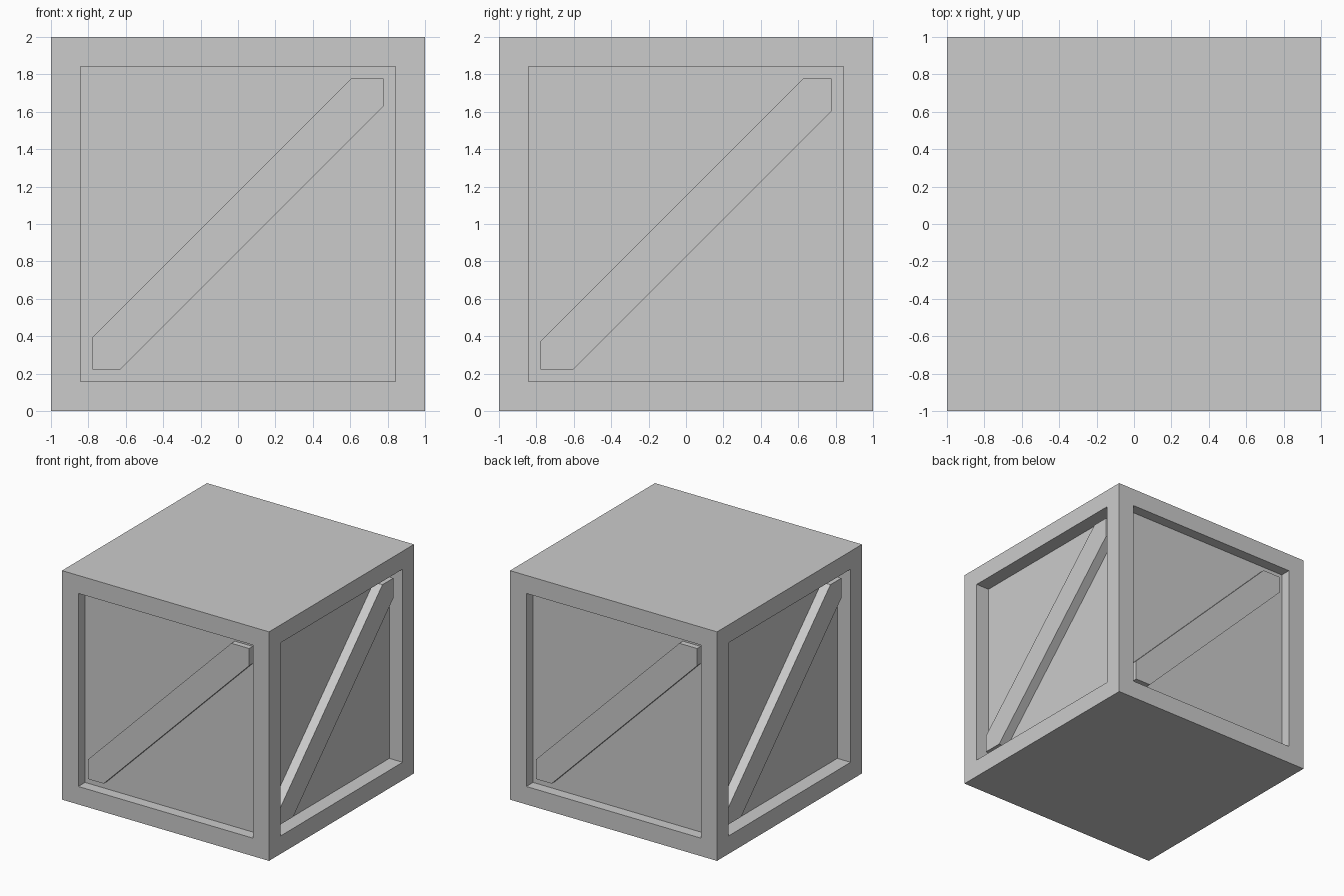
import bpy, bmesh
from math import pi
from mathutils import Matrix

if "Cube" in bpy.data.objects:
    bpy.data.objects.remove(bpy.data.objects["Cube"])

H = 0.778          # half size of the recessed opening
FRONT_DEPTH = 0.093
SIDE_DEPTH = 0.128
BRACE_DEPTH = 0.044


def finish(bm, name):
    bmesh.ops.recalc_face_normals(bm, faces=bm.faces)
    mesh = bpy.data.meshes.new(name)
    bm.to_mesh(mesh)
    bm.free()
    obj = bpy.data.objects.new(name, mesh)
    bpy.context.collection.objects.link(obj)
    return obj


# Crate body: cube with a recessed panel on each of the four sides
bm = bmesh.new()
bmesh.ops.create_cube(bm, size=2, matrix=Matrix.Translation((0, 0, 1)))
bm.normal_update()
front_back = [f for f in bm.faces if abs(f.normal.y) > 0.9]
left_right = [f for f in bm.faces if abs(f.normal.x) > 0.9]
for faces, depth in ((front_back, FRONT_DEPTH), (left_right, SIDE_DEPTH)):
    bmesh.ops.inset_individual(bm, faces=faces, thickness=1 - H)
    bm.normal_update()
    for f in faces:
        offset = f.normal * -depth
        bmesh.ops.inset_individual(bm, faces=[f], thickness=0)
        bmesh.ops.translate(bm, verts=f.verts, vec=offset)
finish(bm, "crate_body")


# Diagonal brace: board clipped to the opening, rising left to right
def brace(name, angle, depth, up, low):
    profile = [(-H, -H), (-H - low, -H), (H, H + low),
               (H, H), (H - up, H), (-H, -H + up)]
    bm = bmesh.new()
    face = bm.faces.new([bm.verts.new((x, -1 + BRACE_DEPTH, z + 1))
                         for x, z in profile])
    ext = bmesh.ops.extrude_face_region(bm, geom=[face], use_keep_orig=True)
    verts = [g for g in ext["geom"] if isinstance(g, bmesh.types.BMVert)]
    bmesh.ops.translate(bm, verts=verts, vec=(0, depth - BRACE_DEPTH, 0))
    bm.transform(Matrix.Rotation(angle, 4, 'Z'))
    finish(bm, name)


brace("front_brace", 0, FRONT_DEPTH, 0.173, -0.149)
brace("right_brace", pi / 2, SIDE_DEPTH, 0.15, -0.174)
brace("back_brace", pi, FRONT_DEPTH, 0.173, -0.149)
brace("left_brace", -pi / 2, SIDE_DEPTH, 0.15, -0.174)
